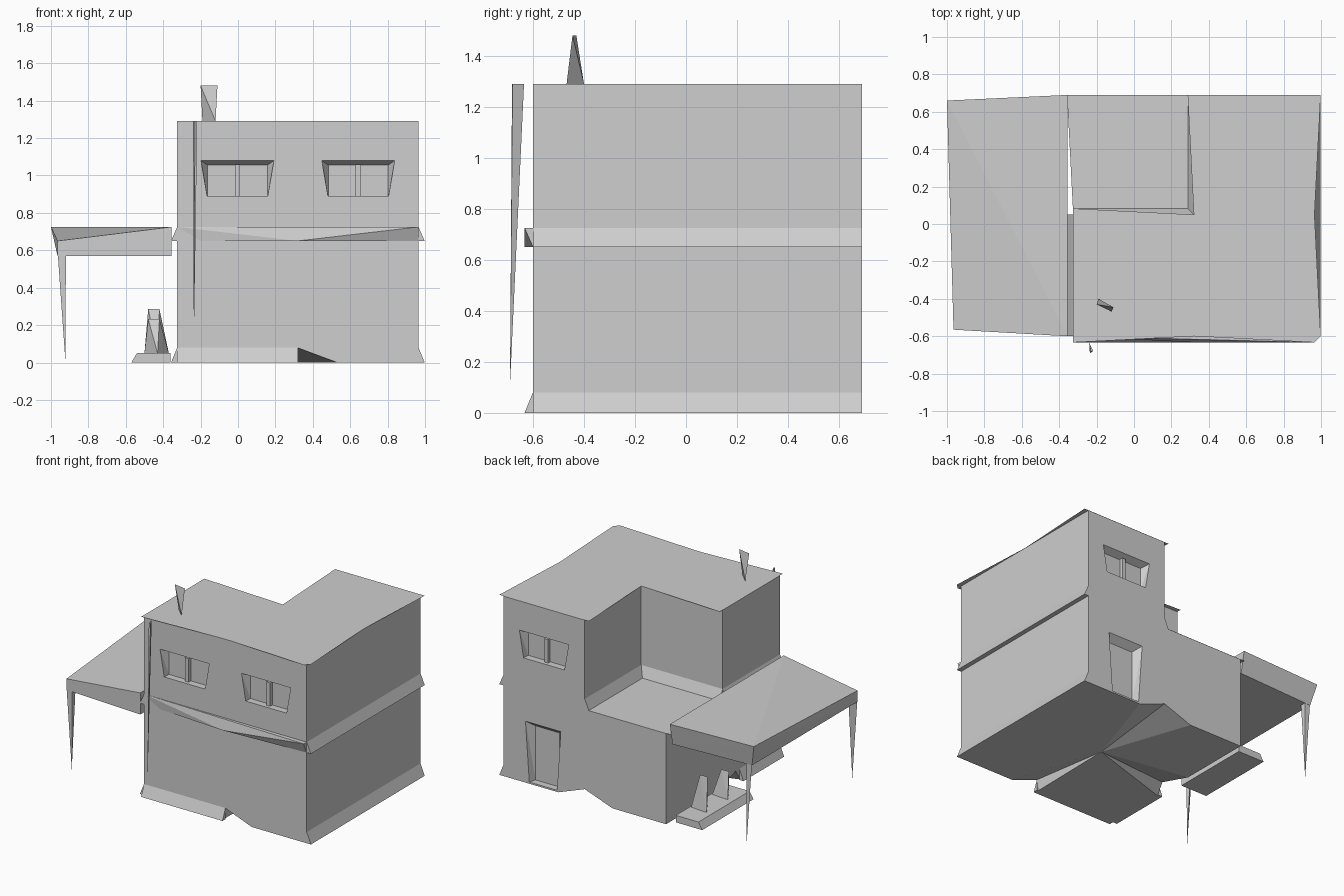
import bpy
import bmesh

cube = bpy.data.objects.get("Cube")
if cube:
    bpy.data.objects.remove(cube, do_unlink=True)

grey = bpy.data.materials.new("plain_grey")
grey.use_nodes = True
GREY = (0.62, 0.62, 0.62, 1)
grey.diffuse_color = GREY
grey.node_tree.nodes["Principled BSDF"].inputs["Base Color"].default_value = GREY


def finish(name, bm):
    bmesh.ops.recalc_face_normals(bm, faces=bm.faces[:])
    mesh = bpy.data.meshes.new(name)
    bm.to_mesh(mesh)
    bm.free()
    mesh.materials.append(grey)
    obj = bpy.data.objects.new(name, mesh)
    bpy.context.collection.objects.link(obj)
    return obj


def hull(name, points):
    bm = bmesh.new()
    for p in points:
        bm.verts.new(p)
    result = bmesh.ops.convex_hull(bm, input=bm.verts[:])
    junk = set(result["geom_interior"]) | set(result["geom_unused"])
    bmesh.ops.delete(bm, geom=[v for v in junk if isinstance(v, bmesh.types.BMVert)], context="VERTS")
    bmesh.ops.dissolve_limit(bm, angle_limit=0.001, verts=bm.verts[:], edges=bm.edges[:])
    return finish(name, bm)


def prism(name, outline, z, height=0):
    bm = bmesh.new()
    face = bm.faces.new([bm.verts.new((x, y, z)) for x, y in outline])
    if height:
        top = bmesh.ops.extrude_face_region(bm, geom=[face])["geom"]
        bmesh.ops.translate(bm, vec=(0, 0, height), verts=[v for v in top if isinstance(v, bmesh.types.BMVert)])
        if face not in bm.faces:
            bm.faces.new(sorted((v for v in bm.verts if v.co.z == z), key=lambda v: v.index))
    obj = finish(name, bm)
    if not height and obj.data.polygons[0].normal.z < 0:
        obj.data.flip_normals()
    return obj


def box(name, x, y, z):
    return hull(name, [(a, b, c) for a in x for b in y for c in z])


def cut(target, cutter):
    cutter.hide_render = True
    cutter.hide_viewport = True
    mod = target.modifiers.new(cutter.name, "BOOLEAN")
    mod.operation = "DIFFERENCE"
    mod.solver = "EXACT"
    mod.object = cutter


# Main walls
LEFT, RIGHT, FRONT, BACK = -0.325, 0.965, -0.6, 0.69
FLOOR2, BAND, TOP, OUT = 0.65, 0.725, 1.29, 0.033
NX, NY = 0.32, 0.05
lower = box("lower_storey", (LEFT, RIGHT), (FRONT, BACK), (0, FLOOR2))
upper = prism("upper_storey", [(LEFT, FRONT), (RIGHT, FRONT), (RIGHT, BACK),
                               (NX, BACK), (NX, NY), (LEFT, NY)], FLOOR2, TOP - FLOOR2)

# Thin roof and terrace sheets with pointed overhanging corners
prism("roof", [(LEFT, FRONT - OUT), (NX, FRONT), (RIGHT, FRONT - OUT), (RIGHT + OUT, FRONT),
               (RIGHT, NY), (RIGHT + OUT, BACK), (NX - OUT, BACK), (NX, NY),
               (LEFT, NY + OUT), (LEFT - OUT, FRONT)][:9], TOP + 0.001)
prism("terrace", [(LEFT, NY), (NX, NY), (NX, BACK), (LEFT - OUT, BACK)], FLOOR2 + 0.001)


# Flared skirts and bands, each a wedge along a wall
def flare(name, a, b, out, z0, z1):
    bottom = [(p[0] + out[0], p[1] + out[1], z0) for p in (a, b)]
    hull(name, bottom + [(*p, z) for p in (a, b) for z in (z0, z1)])


for name, z0, z1 in (("skirt", 0, 0.08), ("band", FLOOR2, BAND)):
    flare("right_" + name, (RIGHT, FRONT), (RIGHT, BACK), (OUT, 0), z0, z1)
    end = -0.14 if z0 == 0 else NY
    flare("left_" + name, (LEFT, FRONT), (LEFT, end), (-OUT, 0), z0, z1)
flare("front_skirt", (LEFT, FRONT), (NX, FRONT), (0, -OUT), 0, 0.08)
flare("terrace_back_flare", (LEFT, NY), (NX, NY), (0, OUT), FLOOR2, BAND)
flare("terrace_side_flare", (NX, NY), (NX, BACK), (-OUT, 0), FLOOR2, BAND)
hull("front_band", [(LEFT, FRONT, BAND), (RIGHT, FRONT, BAND), (-0.2, FRONT, FLOOR2),
                    (RIGHT, FRONT, FLOOR2), (NX, FRONT - OUT, FLOOR2), (RIGHT, FRONT - OUT, BAND)])


# Creases folded up into the underside
def crease(name, base):
    pts = [(NX, NY, 0)]
    for x, y, z in base:
        px, py = NX + (x - NX) * 1.02, NY + (y - NY) * 1.02
        pts += [(px, py, z), (px, py, -0.1)]
    cut(lower, hull(name, pts))


crease("back_crease_cutter", [(0.53, BACK, 0), (NX, BACK, 0.08), (0.1, BACK, 0)])
crease("front_crease_cutter", [(0.53, FRONT, 0), (NX, FRONT, 0.08), (0.31, FRONT, 0)])
crease("left_crease_cutter", [(LEFT, -0.15, 0), (LEFT, -0.1, 0.08), (LEFT, 0.16, 0)])


# Tapered recesses for windows and door
def recess(name, target, x, wall, side, z0, ztop, zin, wide, narrow, low):
    pts = []
    for s in (-1, 1):
        for y in (wall, wall + side * 0.02):
            pts += [(x + s * wide, y, ztop), (x + s * low, y, z0)]
        pts += [(x + s * narrow, wall - side * 0.05, z) for z in (z0, zin)]
    cut(target, hull(name + "_cutter", pts))


for name, x, wall, side in (("front_window_a", -0.003, FRONT, -1), ("front_window_b", 0.643, FRONT, -1),
                            ("back_window", 0.643, BACK, 1)):
    recess(name, upper, x, wall, side, 0.89, 1.08, 1.055, 0.195, 0.16, 0.162)
    inner = wall - side * 0.05
    box(name + "_mullion", (x - 0.014, x + 0.014), sorted((inner, inner + side * 0.025)), (0.89, 1.058))
recess("back_door", lower, 0.65, BACK, 1, 0.012, 0.44, 0.4, 0.14, 0.095, 0.11)

# Carport canopy with a twisted top
hull("carport_canopy", [(-1, 0.66, BAND), (-0.355, BACK, BAND), (-0.355, FRONT, BAND), (-0.965, -0.565, FLOOR2),
                        (-0.965, -0.565, 0.57), (-0.355, FRONT, 0.57),
                        (-0.965, 0.63, 0.57), (-0.355, 0.66, 0.57)])

# Carport posts taper to points
for name, y, s in (("front_post", -0.565, 1), ("back_post", 0.63, -1)):
    hull(name, [(-0.965, y, 0.6), (-0.92, y, 0.6), (-0.92, y + s * 0.04, 0.6), (-0.923, y, 0.01)])

# Planter with two pointed shrubs
hull("planter", [(x, y, z) for y in (0.05, 0.63) for x, z in ((-0.57, 0), (-0.36, 0), (-0.36, 0.05), (-0.54, 0.05))])
for name, y, top in (("back_shrub", 0.44, 0.285), ("front_shrub", 0.2, 0.232)):
    hull(name, [(-0.48, y, top), (-0.42, y, top), (-0.5, y + 0.04, 0.05),
                (-0.37, y + 0.03, 0.05), (-0.43, y - 0.07, 0.05)])

# Chimney wedge and drainpipe
hull("chimney", [(-0.2, -0.43, 1.48), (-0.11, -0.445, 1.48), (-0.19, -0.4, TOP), (-0.12, -0.468, TOP)])
hull("drainpipe", [(-0.24, -0.635, TOP), (-0.218, -0.68, TOP), (-0.23, -0.682, TOP), (-0.236, -0.69, 0.11)])
